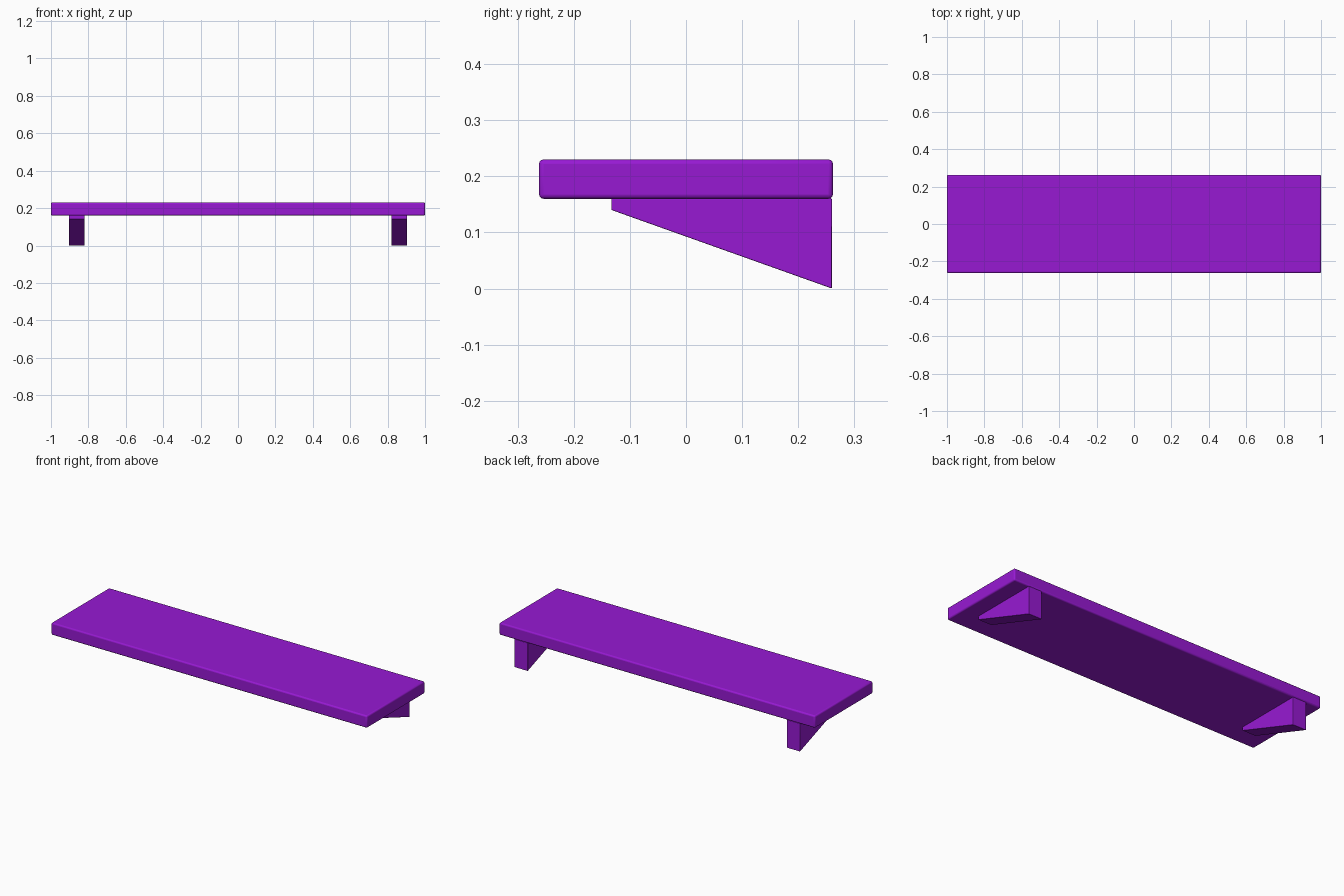
import bpy

if "Cube" in bpy.data.objects:
    bpy.data.objects.remove(bpy.data.objects["Cube"])

mat = bpy.data.materials.new("purple")
mat.diffuse_color = (0.31, 0.01, 0.65, 1)
mat.use_nodes = True
mat.node_tree.nodes["Principled BSDF"].inputs["Base Color"].default_value = mat.diffuse_color


def extrude_profile(name, profile, x0, x1, bevel):
    """Extrude a (y, z) profile from x0 to x1 and round its edges."""
    n = len(profile)
    verts = [(x, y, z) for x in (x0, x1) for y, z in profile]
    faces = [tuple(reversed(range(n))), tuple(range(n, 2 * n))]
    faces += [(i, (i + 1) % n, n + (i + 1) % n, n + i) for i in range(n)]
    mesh = bpy.data.meshes.new(name)
    mesh.from_pydata(verts, [], faces)
    mesh.materials.append(mat)
    obj = bpy.data.objects.new(name, mesh)
    bpy.context.collection.objects.link(obj)
    mod = obj.modifiers.new("rounded_edges", 'BEVEL')
    mod.width = bevel
    mod.segments = 3
    bpy.ops.object.select_all(action='DESELECT')
    obj.select_set(True)
    bpy.context.view_layer.objects.active = obj
    bpy.ops.object.shade_smooth_by_angle()
    return obj


# shelf board
extrude_profile("shelf_board",
                [(-0.262, 0.16), (0.262, 0.16), (0.262, 0.23), (-0.262, 0.23)],
                -1.0, 1.0, 0.008)

# tapered wall brackets under the board, flush with the back
bracket = [(-0.133, 0.14), (0.26, 0.0), (0.26, 0.161), (-0.133, 0.161)]
for side, x in (("left", -0.862), ("right", 0.862)):
    extrude_profile(side + "_bracket", bracket, x - 0.042, x + 0.042, 0.002)
